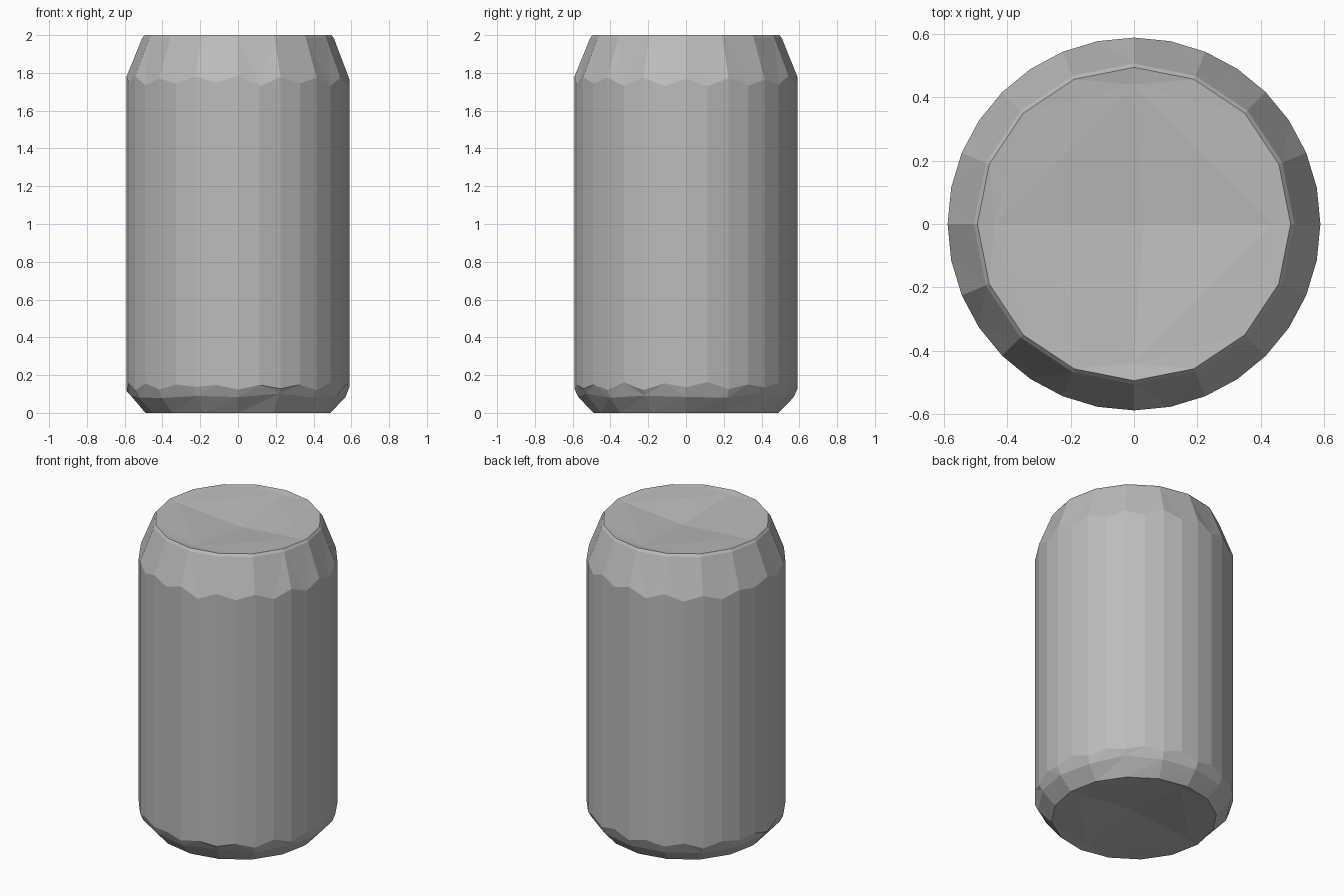
import bpy, bmesh, math, random

if "Cube" in bpy.data.objects:
    bpy.data.objects.remove(bpy.data.objects["Cube"], do_unlink=True)
random.seed(4)

mat = bpy.data.materials.new("brushed grey")
mat.use_nodes = True
grey = (0.5, 0.5, 0.5, 1)
mat.diffuse_color = grey
mat.node_tree.nodes["Principled BSDF"].inputs["Base Color"].default_value = grey

bm = bmesh.new()


def ring(sides, radius, z, wobble=0.0, zigzag=0.0):
    """Ring of vertices; zigzag drops every other one, wobble roughens height."""
    out = []
    for i in range(sides):
        a = math.tau * i / sides
        h = z + zigzag * (i % 2) + random.uniform(-wobble, wobble)
        out.append(bm.verts.new((radius * math.cos(a), radius * math.sin(a), h)))
    return out


def bridge(outer, inner):
    """Join two rings of triangles; the outer count is a multiple of the inner."""
    n, m = len(outer), len(inner)
    k = n // m
    for i, v in enumerate(inner):
        start = k * i - k // 2
        for j in range(start, start + k):
            bm.faces.new((v, outer[j % n], outer[(j + 1) % n]))
        if m > 1:
            bm.faces.new((v, outer[(start + k) % n], inner[(i + 1) % m]))


# Straight wall with uneven upper and lower edges
wall_top = ring(32, 0.589, 1.775, 0.012, -0.035)
wall_low = ring(32, 0.589, 0.125, 0.012, 0.03)
for i in range(32):
    j = (i + 1) % 32
    bm.faces.new((wall_low[i], wall_low[j], wall_top[j], wall_top[i]))

# Tapered shoulder, lip and sunken lid
rim = ring(16, 0.507, 1.985)
lip = ring(16, 0.495, 2.0)
lid = ring(4, 0.44, 1.99)
hub = bm.verts.new((0.03, 0, 1.955))
bridge(wall_top, rim)
bridge(rim, lip)
bridge(lip, lid)
bridge(lid, [hub])

# Chamfered foot and hollow base
foot = ring(16, 0.57, 0.09, 0.012)
foot_low = ring(16, 0.49, 0.0)
base = ring(4, 0.43, 0.01)
base_hub = bm.verts.new((0.03, 0, 0.05))
bridge(wall_low, foot)
bridge(foot, foot_low)
bridge(foot_low, base)
bridge(base, [base_hub])

bmesh.ops.recalc_face_normals(bm, faces=bm.faces)
mesh = bpy.data.meshes.new("can_body")
bm.to_mesh(mesh)
bm.free()
mesh.materials.append(mat)
can = bpy.data.objects.new("can_body", mesh)
bpy.context.collection.objects.link(can)
